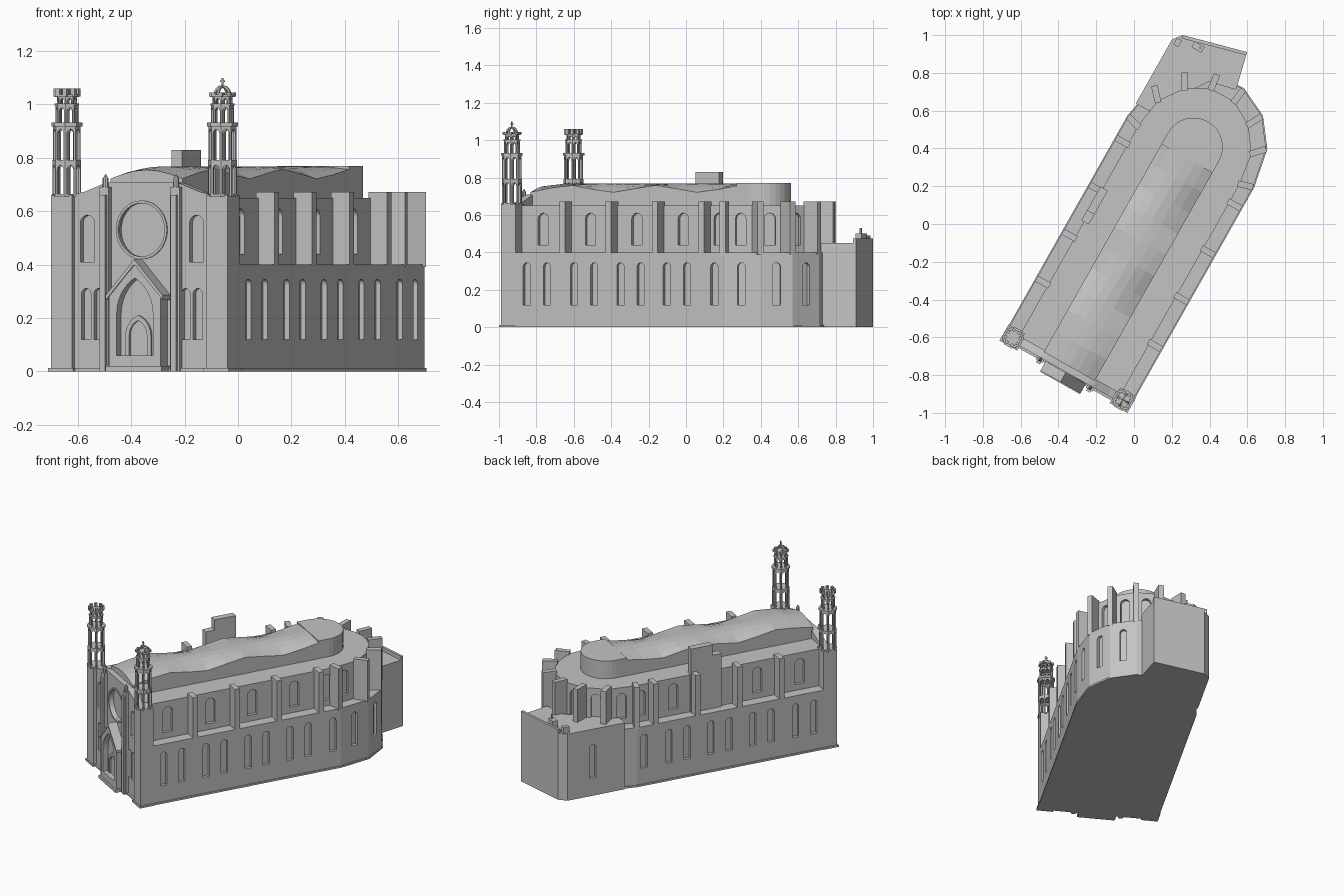
import bpy, bmesh
from math import pi, sin, cos, acos, atan2, radians
from mathutils import Matrix, Vector

cube = bpy.data.objects.get("Cube")
if cube:
    bpy.data.objects.remove(cube)

stone = bpy.data.materials.new("grey stone")
stone.use_nodes = True
stone.diffuse_color = (0.55, 0.55, 0.55, 1)
stone.node_tree.nodes["Principled BSDF"].inputs["Base Color"].default_value = (0.55, 0.55, 0.55, 1)

# The church is modelled square to the axes, then turned on its site
SITE = Matrix.Rotation(radians(-29.5), 4, 'Z') @ Matrix.Translation((0.073, 0, 0))
FLAT = Matrix.Identity(4)


def wall(x, y, angle=0):
    """Frame for wall profiles: (along, up, outward); angle 0 faces the front."""
    return (Matrix.Translation((x, y, 0)) @ Matrix.Rotation(radians(angle), 4, 'Z')
            @ Matrix.Rotation(pi / 2, 4, 'X'))


def loft(bm, rings):
    rows = [[bm.verts.new(p) for p in ring] for ring in rings]
    n = len(rows[0])
    for a, b in zip(rows, rows[1:]):
        for i in range(n):
            j = (i + 1) % n
            bm.faces.new((a[i], a[j], b[j], b[i]))
    bm.faces.new(rows[0][::-1])
    bm.faces.new(rows[-1])


def prism(bm, pts, d0, d1, frame=FLAT):
    loft(bm, [[frame @ Vector((a, b, d)) for a, b in pts] for d in (d0, d1)])


def box(bm, x0, x1, y0, y1, z0, z1):
    prism(bm, [(x0, y0), (x1, y0), (x1, y1), (x0, y1)], z0, z1)


def ring(x, y, r, n=8):
    return [(x + r * cos((i + .5) * 2 * pi / n), y + r * sin((i + .5) * 2 * pi / n)) for i in range(n)]


def arch(c, h, z0, z1, point=1.0, n=6):
    """Arched opening outline from right foot to left foot."""
    r = h * point
    top = acos((r - h) / r)
    spring = z1 - r * sin(top)
    right = [(h - r + r * cos(top * i / n), spring + r * sin(top * i / n)) for i in range(n + 1)]
    pts = [(h, z0)] + right + [(-a, b) for a, b in right[-2::-1]] + [(-h, z0)]
    return [(c + a, b) for a, b in pts]


def finish(name, bm, cutter=None):
    bmesh.ops.recalc_face_normals(bm, faces=bm.faces)
    mesh = bpy.data.meshes.new(name)
    bm.to_mesh(mesh)
    bm.free()
    ob = bpy.data.objects.new(name, mesh)
    bpy.context.collection.objects.link(ob)
    ob.matrix_world = SITE
    mesh.materials.append(stone)
    if cutter:
        tool = finish("cutter", cutter)
        mod = ob.modifiers.new("openings", 'BOOLEAN')
        mod.operation, mod.solver, mod.object = 'DIFFERENCE', 'EXACT', tool
        bpy.context.view_layer.update()
        done = bpy.data.meshes.new_from_object(ob.evaluated_get(bpy.context.evaluated_depsgraph_get()))
        ob.modifiers.clear()
        ob.data = done
        bpy.data.objects.remove(tool)
    return ob


def mirrored(half):
    return half + [(-x, y) for x, y in half[::-1]]


LOWER = mirrored([(.38, -.83), (.38, .48), (.34, .69), (.235, .83), (.08, .905)])
UPPER = mirrored([(.31, -.83), (.31, .46), (.285, .63), (.195, .755), (.07, .825)])
BAYS = (-.66, -.37, -.085, .2)


def apse_windows(bm, plan, h, z0, z1):
    for (x0, y0), (x1, y1) in list(zip(plan, plan[1:]))[1:-1]:
        if y0 + y1 > 1.0:
            turn = atan2(y1 - y0, x1 - x0) * 180 / pi
            prism(bm, arch(0, h, z0, z1), -.02, .03, wall((x0 + x1) / 2, (y0 + y1) / 2, turn))


# Aisle storey with paired lancets
bm, cut = bmesh.new(), bmesh.new()
prism(bm, LOWER, 0, .4)
for s in (-1, 1):
    for v in [b + d for b in BAYS for d in (-.062, .062)] + [.43]:
        prism(cut, arch(s * v, .022, .12, .345), -.02, .03, wall(s * .38, 0, s * 90))
apse_windows(cut, LOWER, .022, .12, .345)
finish("aisle_storey", bm, cut)

# Clerestory with wide single windows
bm, cut = bmesh.new(), bmesh.new()
prism(bm, UPPER, .39, .65)
for s in (-1, 1):
    for v in BAYS + (.42,):
        prism(cut, arch(s * v, .032, .44, .61), -.02, .03, wall(s * .31, 0, s * 90))
apse_windows(cut, UPPER, .03, .44, .61)
finish("clerestory", bm, cut)

# Plinth
bm = bmesh.new()
prism(bm, [(x * 1.015, y * 1.007) for x, y in LOWER], 0, .012)
for s in (-1, 1):
    box(bm, s * .335 - .054, s * .335 + .054, -.888, -.79, 0, .012)
box(bm, -.3, .3, -.872, -.82, 0, .012)
finish("plinth", bm)

# Buttresses along the sides and radiating round the apse
bm = bmesh.new()
for s in (-1, 1):
    for v in (-.505, -.22, .065, .35):
        x0, x1 = sorted((s * .3, s * .38))
        box(bm, x0, x1, v - .017, v + .017, .39, .672)
for inner, outer in list(zip(UPPER, LOWER))[1:-1]:
    a, b = Vector(inner), Vector(outer)
    out = (b - a).normalized()
    side = Vector((-out.y, out.x)) * .017
    a -= out * .01
    prism(bm, [a - side, b - side, b + side, a + side], .39, .672)
finish("buttresses", bm)

# Stepped bell wall on the left flank
bm = bmesh.new()
box(bm, -.325, -.28, -.06, .085, .4, .83)
box(bm, -.325, -.28, -.12, -.06, .4, .76)
finish("bell_wall", bm)

# Undulating nave vault and its flat rounded end
bm = bmesh.new()
rows = []
for k in range(11):
    v = -.825 + k * .1275
    edge = .74 + .019 * cos((v + .06) * 2 * pi / .53)
    crest = .768 if k else .755
    top = [(.155 * t / 3, v, edge + (crest - edge) * cos(t * pi / 6)) for t in range(3, -4, -1)]
    rows.append([(.155, v, .64)] + top + [(-.155, v, .64)])
loft(bm, rows)
finish("nave_vault", bm)
bm = bmesh.new()
end = [(.155 * cos(i * pi / 16), .51 + .155 * sin(i * pi / 16)) for i in range(17)]
prism(bm, [(.155, .44)] + end + [(-.155, .44)], .64, .77)
finish("vault_end", bm)

# West front wall with rose and lancets
bm, cut = bmesh.new(), bmesh.new()
prism(bm, mirrored([(.3, 0), (.3, .662), (.25, .672), (.16, .705), (.13, .71)]), -.045, 0, wall(0, -.86))
front = wall(0, -.86)
for s in (-1, 1):
    for u in (.187, .24):
        prism(cut, arch(s * u, .02, .12, .31), -.022, .03, front)
    prism(cut, arch(s * .235, .03, .41, .585), -.022, .03, front)
prism(cut, ring(0, .53, .106, 40), -.032, .03, front)
finish("west_front", bm, cut)

# Rose window moulding
bm = bmesh.new()
for i in range(40):
    seg = [(r * cos(a * pi / 20), .53 + r * sin(a * pi / 20))
           for r, a in ((.1, i), (.11, i), (.11, i + 1), (.1, i + 1))]
    prism(bm, seg, -.01, .005, front)
finish("rose_moulding", bm)

# Slim piers with pinnacles, and square corner piers
bm = bmesh.new()
for s in (-1, 1):
    box(bm, s * .152 - .02, s * .152 + .02, -.88, -.84, 0, .69)
    box(bm, s * .152 - .012, s * .152 + .012, -.892, -.87, 0, .66)
    prism(bm, ring(s * .152, -.868, .011), .69, .722)
    loft(bm, [[(x, y, z) for x, y in ring(s * .152, -.868, r)] for r, z in ((.011, .722), (.002, .738))])
finish("front_piers", bm)
bm = bmesh.new()
for s in (-1, 1):
    box(bm, s * .335 - .045, s * .335 + .045, -.88, -.79, 0, .66)
finish("corner_piers", bm)

# Gabled portal with a pointed recess and inner doorway
bm, cut = bmesh.new(), bmesh.new()
prism(bm, [(.11, 0), (.11, .28), (0, .405), (-.11, .28), (-.11, 0)], -.01, .055, front)
prism(cut, arch(0, .078, .06, .35, 2), .02, .09, front)
finish("portal", bm, cut)
bm = bmesh.new()
prism(bm, arch(0, .055, .06, .21, 1.5) + arch(0, .038, .06, .19, 1.5)[::-1], .015, .03, front)
for s in (-1, 1):
    prism(bm, [(s * .122, .268), (s * .122, .285), (0, .42), (0, .4)], -.01, .06, front)
box(bm, -.12, .12, -.925, -.86, 0, .02)
finish("portal_mouldings", bm)


# Open octagonal towers
def arcade(bm, x, y, r, z0, z1, opening=.66):
    half = r * sin(pi / 8)
    frame = arch(0, half * opening, z0, z1 - .012, 1.3, 4)
    profile = [(half, z0), (half, z1), (-half, z1), (-half, z0)] + frame[::-1]
    for i in range(8):
        turn = Matrix.Translation((x, y, 0)) @ Matrix.Rotation(i * pi / 4, 4, 'Z')
        prism(bm, profile, -.009, 0, turn @ wall(0, -r * cos(pi / 8)))


for name, s in (("left_tower", 1), ("right_tower", -1)):
    bm = bmesh.new()
    x, y = s * .335, -.839
    for r, z0, z1 in ((.054, .66, .785), (.052, .79, .92), (.043, .93, 1.0), (.038, 1.0, 1.035)):
        arcade(bm, x, y, r, z0, z1)
    for r, z0, z1 in ((.056, .655, .665), (.054, .783, .792), (.058, .918, .932),
                      (.046, .996, 1.003), (.046, 1.028, 1.037)):
        prism(bm, ring(x, y, r), z0, z1)
    crown = 1.045 if s > 0 else 1.06
    for a, b in ring(x, y, .04):
        box(bm, a - .008, a + .008, b - .008, b + .008, 1.03, crown)
    if s > 0:
        # Crossing ribs and finial
        for turn in (0, 90):
            prism(bm, arch(0, .036, 1.03, 1.072) + arch(0, .028, 1.03, 1.064)[::-1],
                  -.004, .004, wall(x, y, turn))
        box(bm, x - .003, x + .003, y - .003, y + .003, 1.07, 1.1)
        box(bm, x - .01, x + .01, y - .003, y + .003, 1.085, 1.09)
    finish(name, bm)

# Rear annex with roof stubs
bm, cut = bmesh.new(), bmesh.new()
prism(bm, [(-.379, .56), (-.379, .95), (-.34, .998), (0, 1.087), (.047, .885), (-.1, .85), (-.3, .56)], 0, .45)
prism(cut, arch(-.78, .022, .12, .345), -.02, .03, wall(-.379, 0, -90))
finish("annex", bm, cut)
bm = bmesh.new()
prism(bm, [(-.34, .998), (0, 1.087), (.004, 1.07), (-.336, .98)], .44, .475)
box(bm, -.27, -.21, .965, 1.0, .44, .5)
box(bm, -.36, -.33, .93, .97, .44, .49)
box(bm, -.232, -.224, .98, .99, .49, .53)
finish("annex_parapet", bm)
